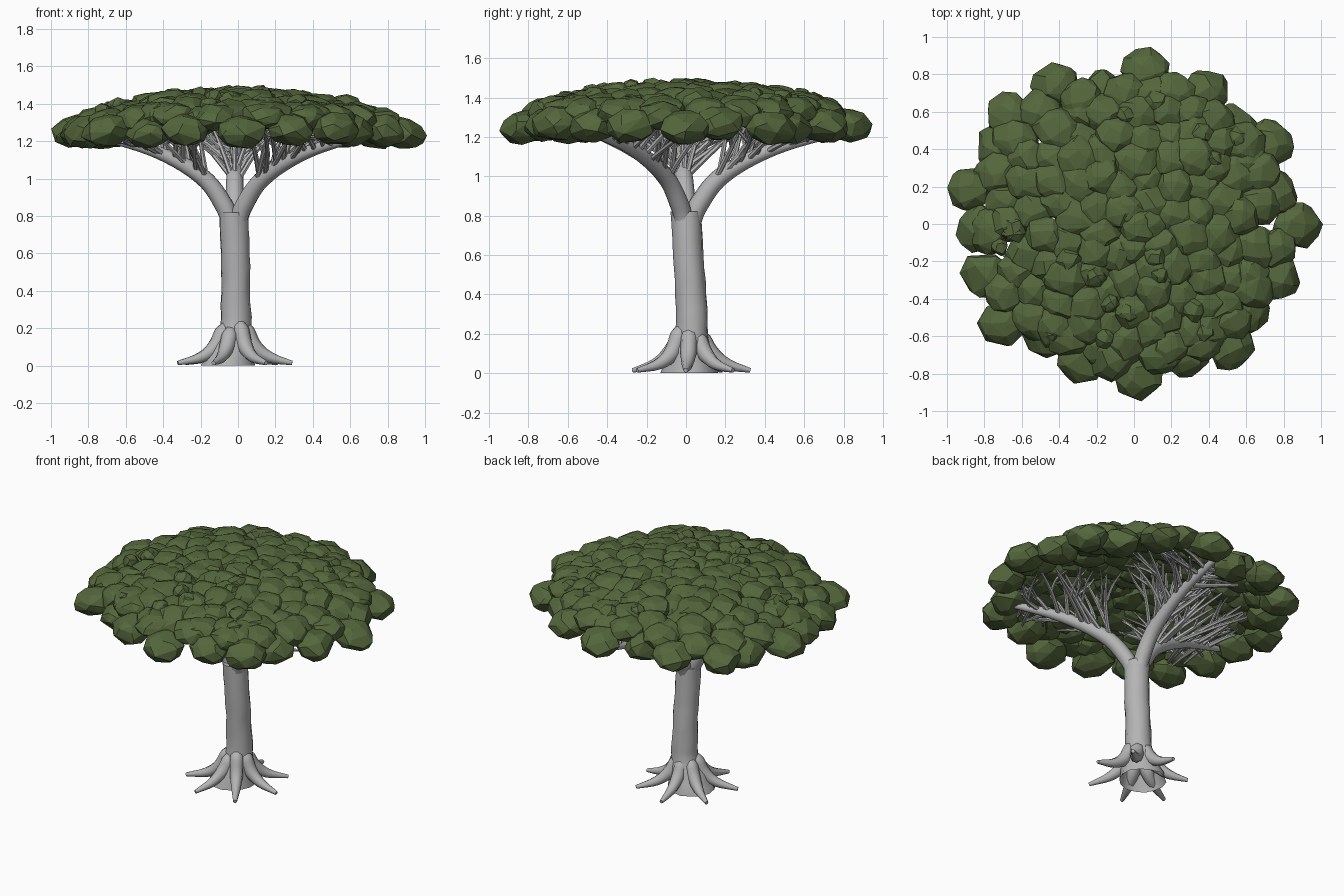
import bpy, bmesh, math, random
from mathutils import Vector, Matrix

random.seed(7)
uni = random.uniform
if "Cube" in bpy.data.objects:
    bpy.data.objects.remove(bpy.data.objects["Cube"], do_unlink=True)


def material(name, rgb):
    m = bpy.data.materials.new(name)
    m.use_nodes = True
    m.diffuse_color = (*rgb, 1)
    bsdf = next(n for n in m.node_tree.nodes if n.type == 'BSDF_PRINCIPLED')
    bsdf.inputs["Base Color"].default_value = (*rgb, 1)
    bsdf.inputs["Roughness"].default_value = 0.9
    return m


BARK = material("grey bark", (0.46, 0.46, 0.46))
LEAF = material("leaf green", (0.09, 0.135, 0.045))


def mesh_object(name, bm, mat):
    me = bpy.data.meshes.new(name)
    bm.to_mesh(me)
    bm.free()
    me.materials.append(mat)
    ob = bpy.data.objects.new(name, me)
    bpy.context.collection.objects.link(ob)
    return ob


def spline_points(ctrl, n):
    """Catmull-Rom samples through control points."""
    p = [ctrl[0] * 2 - ctrl[1]] + list(ctrl) + [ctrl[-1] * 2 - ctrl[-2]]
    out = []
    for i in range(len(ctrl) - 1):
        a, b, c, d = p[i:i + 4]
        for k in range(n):
            t = k / n
            out.append(0.5 * (2 * b + (c - a) * t + (2 * a - 5 * b + 4 * c - d) * t * t
                              + (3 * b - a - 3 * c + d) * t ** 3))
    return out + [ctrl[-1]]


def tube(bm, pts, radii, sides=8, bump=0.0, column=False):
    """Sweep a tapering ring along pts; a column has level rings and an open foot."""
    rings = []
    for i, p in enumerate(pts):
        tan = (pts[min(i + 1, len(pts) - 1)] - pts[max(i - 1, 0)]).normalized()
        if column:
            tan = Vector((0, 0, 1))
        u = tan.orthogonal().normalized() if i == 0 else (u - tan * u.dot(tan)).normalized()
        v = tan.cross(u)
        f = i / (len(pts) - 1) * (len(radii) - 1)
        k = min(int(f), len(radii) - 2)
        r = radii[k] + (radii[k + 1] - radii[k]) * (f - k)
        ring = []
        for s in range(sides):
            a = math.tau * s / sides
            ring.append(bm.verts.new(p + (u * math.cos(a) + v * math.sin(a)) * r * (1 + uni(-bump, bump))))
        rings.append(ring)
    for a, b in zip(rings, rings[1:]):
        for s in range(sides):
            t = (s + 1) % sides
            bm.faces.new((a[s], a[t], b[t], b[s]))
    if not column:
        bm.faces.new(rings[0][::-1])
    bm.faces.new(rings[-1])


def finish_wood(name, bm):
    bmesh.ops.recalc_face_normals(bm, faces=bm.faces)
    ob = mesh_object(name, bm, BARK)
    bpy.ops.object.select_all(action='DESELECT')
    ob.select_set(True)
    bpy.context.view_layer.objects.active = ob
    bpy.ops.object.shade_smooth_by_angle(angle=math.radians(50))


def canopy_z(r):
    return 1.415 - 0.145 * (r / 0.85) ** 2.4


# Trunk: gently leaning column, flared at the ground
bm = bmesh.new()
core = [Vector(p) for p in ((-0.055, 0.015, 0), (-0.035, 0.02, 0.1), (-0.012, 0.03, 0.2),
                            (-0.012, 0.025, 0.4), (-0.012, 0.01, 0.6), (-0.025, 0, 0.82))]
tube(bm, spline_points(core, 3), [0.148, 0.115, 0.083, 0.079, 0.077, 0.077], 14, 0.045, column=True)
finish_wood("trunk", bm)

# Buttress roots
bm = bmesh.new()
for k in range(7):
    a = math.radians(45 + k * 360 / 7 + uni(-4, 4))
    d = Vector((math.cos(a), math.sin(a), 0))
    c = Vector((-0.02, 0.02, 0))
    reach, top = uni(0.305, 0.325), uni(0.2, 0.24)
    path = [c + d * r + Vector((0, 0, z)) for r, z in
            ((0.035, top), (0.068, top * 0.8), (0.11, 0.1), (0.19, 0.045), (reach, 0.014))]
    tube(bm, spline_points(path, 4), [0.028, 0.044, 0.042, 0.03, 0.012], 8)
finish_wood("roots", bm)

# Three main limbs
limbs = []
bm = bmesh.new()
for deg, reach in ((-36, 0.84), (89, 0.78), (186, 0.72)):
    a = math.radians(deg)
    d = Vector((math.cos(a), math.sin(a), 0))
    base = Vector((-0.02, 0.005, 0))
    path = [base + d * (reach * r) + Vector((0, 0, z)) for r, z in
            ((0.02, 0.74), (0.08, 0.86), (0.24, 1.01), (0.57, 1.14), (1, 1.225))]
    pts = spline_points(path, 6)
    limbs.append((a, pts))
    tube(bm, pts, [0.047, 0.05, 0.046, 0.034, 0.018], 10)
finish_wood("limbs", bm)

# Fans of branches and twigs rising into the canopy
bm = bmesh.new()


def branch(start, ang, length, r):
    end = start + Vector((math.cos(ang), math.sin(ang), 0)) * length
    flat = Vector((end.x, end.y))
    if flat.length > 0.72:
        flat *= 0.72 / flat.length
    end = Vector((flat.x, flat.y, canopy_z(flat.length) - uni(0.04, 0.13)))
    mid = start.lerp(end, 0.5) + Vector((uni(-0.02, 0.02), uni(-0.02, 0.02), 0.01))
    tube(bm, spline_points([start, mid, end], 3), [r, r * 0.85, r * 0.5], 6)
    return mid


for a, pts in limbs:
    for i in range(10, len(pts) - 2):
        for side in (-1, 1):
            grow = 0.5 - 0.4 * abs(i / len(pts) - 0.55)
            ang = a + side * uni(0.5, 1.6)
            mid = branch(pts[i], ang, uni(0.5, 1) * grow, 0.015)
            branch(mid, ang + side * uni(0.3, 1.2), uni(0.1, 0.22), 0.01)
    for p in pts[11::2]:
        branch(p, a + uni(-0.5, 0.5), uni(0.02, 0.12), 0.014)
finish_wood("branches", bm)


# Canopy: faceted leaf clumps, each the hull of scattered points
def clump(bm, x, y, z, rx, rz, count=32):
    r = math.hypot(x, y)
    tilt = Matrix.Rotation(0.25 * r, 3, Vector((-y, x, 0)))
    spin = Matrix.Rotation(uni(0, math.tau), 3, 'Z')
    verts = []
    for k in range(count):
        h = 1 - 2 * (k + 0.5) / count
        a = k * 2.39996 + uni(-0.4, 0.4)
        w = math.sqrt(1 - h * h)
        p = Vector((w * math.cos(a) * rx, w * math.sin(a) * rx * 0.92, h * rz)) * uni(0.92, 1.06)
        verts.append(bm.verts.new(tilt @ (spin @ p) + Vector((x, y, z))))
    res = bmesh.ops.convex_hull(bm, input=verts)
    loose = {g for g in res["geom_interior"] + res["geom_unused"] if isinstance(g, bmesh.types.BMVert)}
    bmesh.ops.delete(bm, geom=list(loose), context='VERTS')


# Outer rim of large clumps
rim = [(0.87, -0.01), (0.78, -0.28), (0.6, -0.47), (0.52, -0.66), (0.28, -0.69), (0.02, -0.82),
       (-0.28, -0.73), (-0.48, -0.58), (-0.7, -0.53), (-0.8, -0.27), (-0.87, 0.19), (-0.72, 0.41),
       (-0.67, 0.58), (-0.42, 0.74), (-0.18, 0.7), (0.07, 0.82), (0.38, 0.7), (0.54, 0.51),
       (0.73, 0.43), (0.75, 0.17), (-0.83, -0.02)]
bm = bmesh.new()
for x, y in rim:
    clump(bm, x, y, 1.258 + uni(-0.012, 0.012), uni(0.132, 0.142), 0.09)
mesh_object("canopy_rim", bm, LEAF)

# Second ring filling behind the rim
bm = bmesh.new()
for (x, y), (p, q) in zip(rim, rim[1:] + rim[:1]):
    x, y = (x + p) * 0.46, (y + q) * 0.46
    clump(bm, x, y, canopy_z(math.hypot(x, y)) + 0.01, uni(0.12, 0.135), 0.075)
mesh_object("canopy_shoulder", bm, LEAF)

# Inner clumps on a sunflower spiral
bm = bmesh.new()
total = 88
for k in range(total):
    r = 0.72 * math.sqrt((k + 0.5) / total)
    a = k * 2.39996
    clump(bm, r * math.cos(a) + uni(-0.025, 0.025), r * math.sin(a) + uni(-0.025, 0.025),
          canopy_z(r) + uni(-0.015, 0.015), uni(0.11, 0.14), uni(0.07, 0.08))
mesh_object("canopy_top", bm, LEAF)

# Small tufts poking through the top
bm = bmesh.new()
for _ in range(18):
    r, a = 0.75 * math.sqrt(uni(0.02, 1)), uni(0, math.tau)
    clump(bm, r * math.cos(a), r * math.sin(a), canopy_z(r) + 0.045, uni(0.05, 0.075), 0.05, 20)
mesh_object("canopy_tufts", bm, LEAF)
